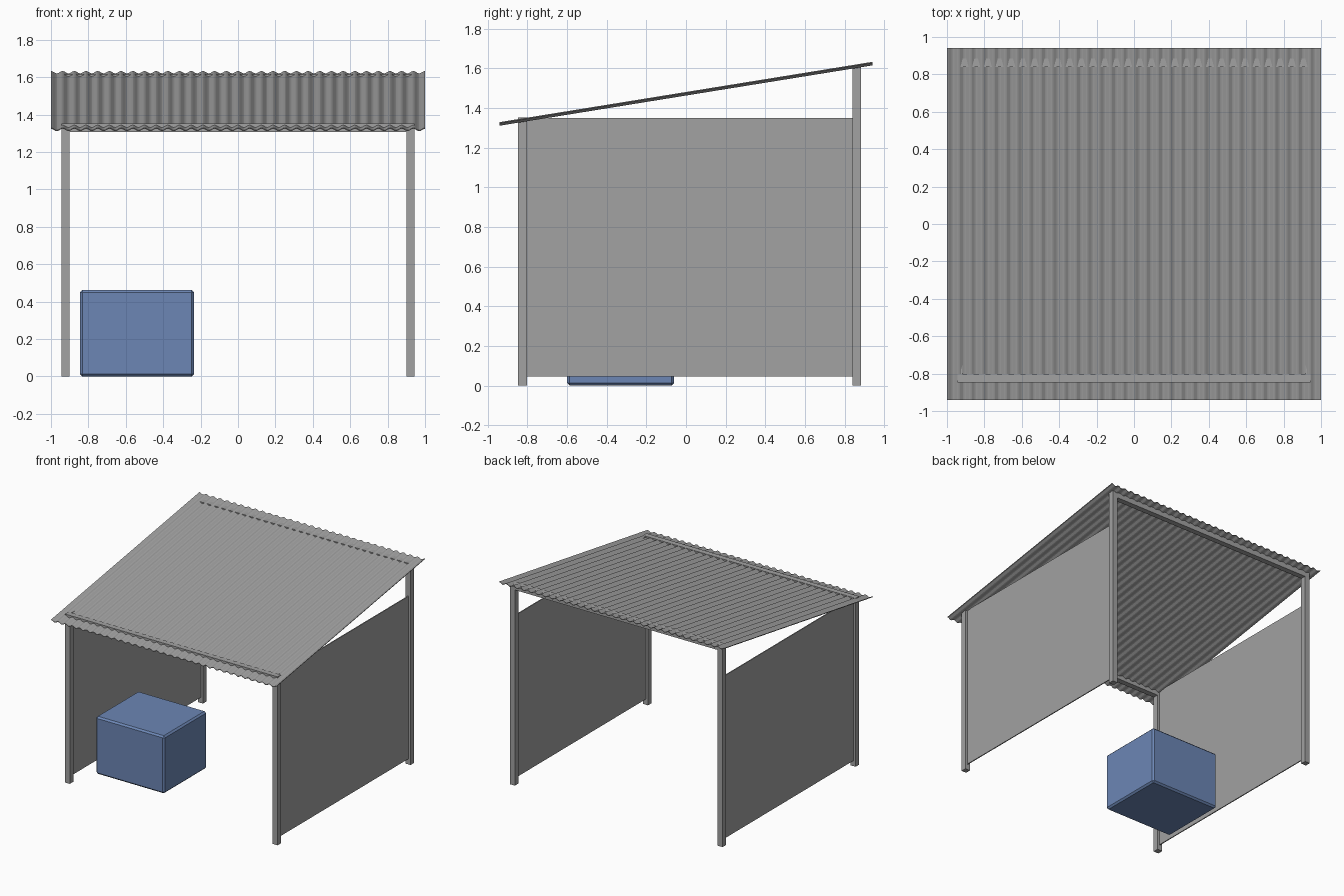
import bpy, bmesh, math

if "Cube" in bpy.data.objects:
    bpy.data.objects.remove(bpy.data.objects["Cube"])


def material(name, rgb):
    m = bpy.data.materials.new(name)
    m.diffuse_color = (*rgb, 1.0)
    m.use_nodes = True
    m.node_tree.nodes["Principled BSDF"].inputs["Base Color"].default_value = m.diffuse_color
    return m


GREY = material("galvanised grey", (0.36, 0.36, 0.36))
BLUE = material("crate blue", (0.15, 0.24, 0.46))


def add_object(name, bm, mat):
    bmesh.ops.recalc_face_normals(bm, faces=bm.faces)
    me = bpy.data.meshes.new(name)
    bm.to_mesh(me)
    bm.free()
    me.materials.append(mat)
    ob = bpy.data.objects.new(name, me)
    bpy.context.collection.objects.link(ob)
    return ob


def box(name, x, y, z, mat):
    """Box from (min, max) ranges on each axis."""
    bm = bmesh.new()
    bmesh.ops.create_cube(bm, size=1)
    for v in bm.verts:
        for i, (a, b) in enumerate((x, y, z)):
            v.co[i] = (a + b) / 2 + v.co[i] * (b - a)
    return add_object(name, bm, mat)


FRONT, BACK = (-0.847, -0.803), (0.84, 0.884)

# posts and side walls, mirrored left and right
for side, s in (("left", -1), ("right", 1)):
    px = sorted((s * 0.9, s * 0.944))
    wx = sorted((s * 0.918, s * 0.926))
    box(f"front_post_{side}", px, FRONT, (0, 1.345), GREY)
    box(f"back_post_{side}", px, BACK, (0, 1.61), GREY)
    box(f"wall_panel_{side}", wx, (-0.805, 0.842), (0.045, 1.35), GREY)

# cross beams carrying the roof
box("front_beam", (-0.944, 0.944), FRONT, (1.308, 1.352), GREY)
box("back_beam", (-0.944, 0.944), BACK, (1.57, 1.614), GREY)

# corrugated sloping roof: closed wavy sheet
WAVES, SEG, AMP, THICK = 32, 8, 0.0065, 0.005
bm = bmesh.new()
prev = None
n = WAVES * SEG
for i in range(n + 1):
    x = -1 + 2 * i / n
    w = AMP * math.cos(2 * math.pi * i / SEG)
    ring = [bm.verts.new((x, y, z + w + t))
            for y, z, t in ((-0.94, 1.32, -THICK / 2), (0.94, 1.624, -THICK / 2),
                            (0.94, 1.624, THICK / 2), (-0.94, 1.32, THICK / 2))]
    if prev:
        for k in range(4):
            j = (k + 1) % 4
            bm.faces.new((prev[k], prev[j], ring[j], ring[k]))
    if i in (0, n):
        bm.faces.new(ring)
    prev = ring
add_object("corrugated_roof", bm, GREY)

# crate with chamfered edges
crate = box("storage_crate", (-0.845, -0.235), (-0.6, -0.06), (0, 0.462), BLUE)
bev = crate.modifiers.new("chamfer", 'BEVEL')
bev.width = 0.013
bev.segments = 1
